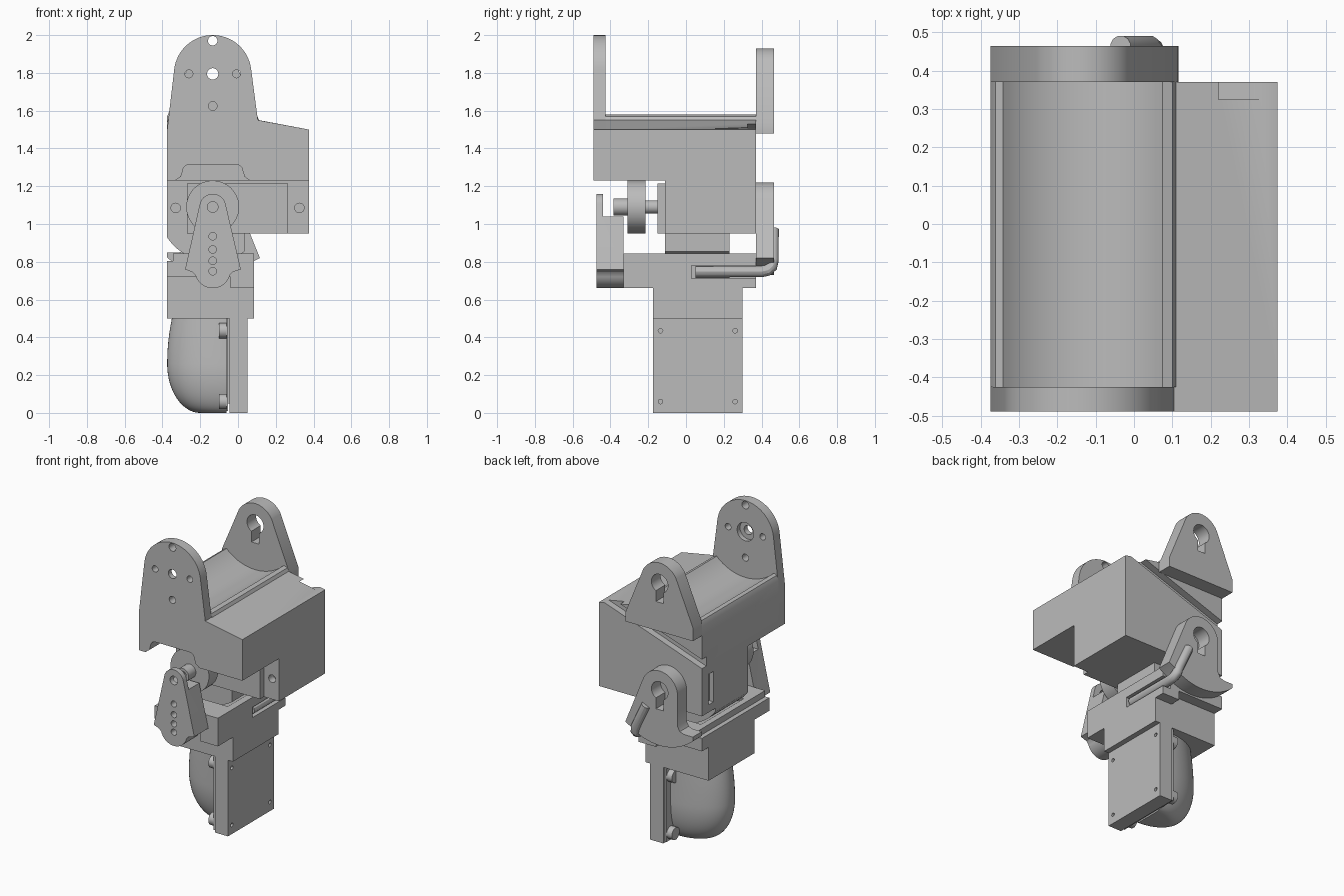
import bpy, bmesh, math
from mathutils import Vector

cube = bpy.data.objects.get("Cube")
if cube:
    bpy.data.objects.remove(cube, do_unlink=True)

grey = bpy.data.materials.new("plain grey")
grey.use_nodes = True
grey.diffuse_color = (0.5, 0.5, 0.5, 1)
grey.node_tree.nodes["Principled BSDF"].inputs["Base Color"].default_value = (0.5, 0.5, 0.5, 1)

AX, TOP, LOW = -0.134, 1.795, 1.09   # shared pivot x, upper and lower pivot heights


def finish(name, bm):
    bmesh.ops.recalc_face_normals(bm, faces=bm.faces)
    mesh = bpy.data.meshes.new(name)
    bm.to_mesh(mesh)
    bm.free()
    mesh.materials.append(grey)
    ob = bpy.data.objects.new(name, mesh)
    bpy.context.collection.objects.link(ob)
    return ob


def prism(name, pts, y0, y1):
    """Extrude an (x, z) outline along y."""
    bm = bmesh.new()
    face = bm.faces.new([bm.verts.new((x, y0, z)) for x, z in pts])
    ext = bmesh.ops.extrude_face_region(bm, geom=[face])
    verts = [v for v in ext["geom"] if isinstance(v, bmesh.types.BMVert)]
    bmesh.ops.translate(bm, verts=verts, vec=(0, y1 - y0, 0))
    return finish(name, bm)


def box(name, x0, x1, y0, y1, z0, z1):
    return prism(name, [(x0, z0), (x1, z0), (x1, z1), (x0, z1)], y0, y1)


def arc(cx, cz, r, a0, a1, n=24):
    angles = [math.radians(a0 + (a1 - a0) * i / n) for i in range(n + 1)]
    return [(cx + r * math.cos(a), cz + r * math.sin(a)) for a in angles]


def disc(name, x, z, r, y0, y1, n=40):
    return prism(name, arc(x, z, r, 0, 360, n)[:-1], y0, y1)


def rod_x(name, y, z, r, x0, x1):
    """Cylinder lying along x."""
    ob = disc(name, 0, 0, r, x0, x1, 24)
    for v in ob.data.vertices:
        v.co = Vector((v.co.y, y - v.co.x, z + v.co.z))
    return ob


def cut(ob, cutter, operation="DIFFERENCE"):
    cutter.hide_render = True
    mod = ob.modifiers.new("cut", "BOOLEAN")
    mod.operation, mod.object, mod.solver = operation, cutter, "EXACT"
    bpy.context.view_layer.objects.active = ob
    bpy.ops.object.modifier_apply(modifier=mod.name)
    bpy.data.objects.remove(cutter, do_unlink=True)


def keyhole(ob, z):
    cut(ob, disc("cutter", AX, z, 0.06, 0.3, 0.6))
    cut(ob, box("cutter", AX - 0.027, AX + 0.027, 0.3, 0.6, z - 0.125, z))


# Upper housing with the hollow cradle on top
cradle = arc(AX, TOP, 0.3, 314, 226)
housing = prism("upper_housing", [(-0.375, 1.23), (0.375, 1.23), (0.375, 1.5), (0.11, 1.55), (0.1, 1.57)]
                + cradle + [(-0.362, 1.57), (-0.375, 1.54)], -0.425, 0.37)
lower = box("lower_housing", -0.375, 0.375, -0.11, 0.37, 0.95, 1.23)
for ob in (housing, lower):
    cut(ob, prism("cutter", [(0.295, 1.495), (0.4, 1.53), (0.4, 1.59), (0.295, 1.555),
                             (-0.4, 1.315), (-0.4, 1.255)], 0.325, 0.4))
cut(lower, box("cutter", -0.4, -0.345, 0.25, 0.3, 1.0, 1.2))
servo = box("servo_case", -0.27, 0.265, -0.15, -0.1, 0.95, 1.215)
for x in (-0.33, 0.325):
    cut(lower, disc("cutter", x, 1.085, 0.025, -0.2, -0.06))

# Front plate with rounded head
plate = prism("front_plate", [(-0.375, 1.23), (0.375, 1.23), (0.375, 1.5), (0.105, 1.55)]
              + arc(AX, TOP, 0.205, 7, 173, 32) + [(-0.375, 1.5)], -0.49, -0.425)
for x, z, r in ((AX, 1.97, 0.025), (AX, TOP, 0.03), (AX - 0.126, TOP, 0.021),
                (AX + 0.126, TOP, 0.021), (AX, 1.625, 0.023)):
    cut(plate, disc("cutter", x, z, r, -0.6, -0.4, 24))
cut(plate, disc("cutter", AX, TOP, 0.06, -0.455, -0.4))

# Arched clearance above the servo horn
for ob in (plate, housing):
    cut(ob, prism("cutter", [(-0.33, 1.2), (0.06, 1.2), (0.06, 1.232), (0.035, 1.25)]
                  + arc(-0.01, 1.28, 0.035, 0, 90, 8) + arc(-0.258, 1.28, 0.035, 90, 180, 8)
                  + [(-0.303, 1.25), (-0.33, 1.232)], -0.6, -0.15))

# Upper rear bracket
bracket = prism("upper_rear_bracket", [(-0.375, 1.48), (0.115, 1.48), (0.115, 1.54)]
                + arc(AX, TOP, 0.135, 28, 152) + [(-0.375, 1.57)], 0.37, 0.465)
keyhole(bracket, TOP)

# Lower rear bracket with anchor-shaped foot
anchor = prism("lower_rear_bracket", [(0.116, 0.82)] + arc(AX, LOW, 0.13, 20, 180)
               + [(-0.264, 0.89), (-0.28, 0.86), (-0.31, 0.85), (-0.375, 0.85)]
               + arc(AX, LOW, 0.36, 228, 307), 0.37, 0.465)
keyhole(anchor, LOW)

# Servo horn, hub and shaft
horn = disc("servo_horn", AX, LOW, 0.14, -0.31, -0.215, 48)
hub = disc("horn_hub", AX, LOW, 0.045, -0.385, -0.3)
cut(hub, disc("cutter", AX, LOW, 0.028, -0.4, -0.33))
disc("servo_shaft", AX, LOW, 0.035, -0.22, -0.14)

# Front link arm: thin upper lug, thick lower part
outline = ([(-0.28, 0.76), (-0.24, 0.745)] + arc(AX, 0.755, 0.095, 195, 345)
           + [(-0.03, 0.745), (0.015, 0.76)] + arc(AX, LOW, 0.07, 12, 168))
arm = prism("front_arm", outline, -0.475, -0.33)
cut(arm, box("cutter", -0.5, 0.3, -0.44, -0.2, 1.04, 1.3))
cut(arm, disc("cutter", AX, LOW, 0.028, -0.6, -0.4))
for z in (0.935, 0.865, 0.805, 0.75):
    cut(arm, disc("cutter", AX, z, 0.02, -0.6, -0.42, 24))

# Round underside of the housing, seated in the base
belly = disc("housing_belly", AX, LOW, 0.29, -0.11, 0.23, 80)
cut(belly, box("cutter", -0.375, 0.035, -0.2, 0.3, 0.7, 0.96), "INTERSECT")

# Base with saddle, side rail and rod groove
base = box("base_slab", -0.375, 0.085, -0.33, 0.37, 0.72, 0.845)
cut(base, disc("cutter", AX, LOW, 0.3, -0.16, 0.28, 80))
cut(base, box("cutter", -0.4, -0.345, -0.4, 0.4, 0.805, 0.9))
rail = box("base_rail", -0.04, 0.085, -0.33, 0.37, 0.66, 0.72)
neck = box("base_neck", -0.375, 0.085, -0.175, 0.3, 0.5, 0.72)
for ob in (base, rail, neck):
    cut(ob, box("cutter", 0.025, 0.2, 0.03, 0.5, 0.712, 0.78))

# Bent locking rod
curve = bpy.data.curves.new("locking_rod", "CURVE")
curve.dimensions = "3D"
curve.bevel_depth, curve.bevel_resolution, curve.use_fill_caps = 0.03, 4, True
path = [(0.055, 0.05, 0.748), (0.055, 0.4, 0.748), (0.053, 0.432, 0.755),
        (0.048, 0.455, 0.775), (0.04, 0.462, 0.81), (-0.035, 0.462, 0.97)]
spline = curve.splines.new("POLY")
spline.points.add(len(path) - 1)
for p, co in zip(spline.points, path):
    p.co = (*co, 1)
rod = bpy.data.objects.new("locking_rod", curve)
bpy.context.collection.objects.link(rod)
curve.materials.append(grey)
bpy.context.view_layer.objects.active = rod
rod.select_set(True)
bpy.ops.object.convert(target="MESH")

# Sensor board with corner holes, and backing sheet
board = box("sensor_board", -0.045, 0.05, -0.175, 0.3, 0.0, 0.5)
box("backing_sheet", -0.062, -0.052, -0.165, 0.29, 0.01, 0.5)
box("board_spacer", -0.06, -0.04, -0.1, 0.22, 0.05, 0.5)
for y in (-0.135, 0.26):
    for z in (0.06, 0.435):
        cut(board, rod_x("cutter", y, z, 0.012, 0.03, 0.1))
        rod_x("board_screw", y - math.copysign(0.01, y), z, 0.04, -0.1, -0.055)

# Rounded fingertip pad: half-ellipse sections stacked upwards
bm = bmesh.new()
rings = []
for i in range(21):
    t = i / 20
    z = 0.26 * (1 - math.cos(t * math.pi / 2)) if i < 20 else 0.26
    s = math.sqrt(max(0, 1 - ((0.26 - z) / 0.26) ** 2))
    rings.append((z, 0.14 + 0.175 * s, 0.08 + 0.105 * s))
rings += [(0.26 + 0.24 * k / 6, 0.315 - 0.025 * (k / 6) ** 2, 0.185) for k in range(1, 7)]
loops = []
for z, rx, ry in rings:
    loops.append([bm.verts.new((-0.06 - rx * x, 0.0625 + ry * y, z)) for y, x in arc(0, 0, 1, 0, 180, 32)])
for a, b in zip(loops, loops[1:]):
    for k in range(len(a)):
        j = (k + 1) % len(a)
        bm.faces.new((a[k], a[j], b[j], b[k]))
bm.faces.new(loops[0])
bm.faces.new(loops[-1])
finish("fingertip_pad", bm)

# Smooth round surfaces, keep edges crisp
for ob in bpy.context.scene.objects:
    if ob.type == "MESH":
        bpy.ops.object.select_all(action="DESELECT")
        ob.select_set(True)
        bpy.context.view_layer.objects.active = ob
        bpy.ops.object.shade_smooth_by_angle(angle=math.radians(30))
